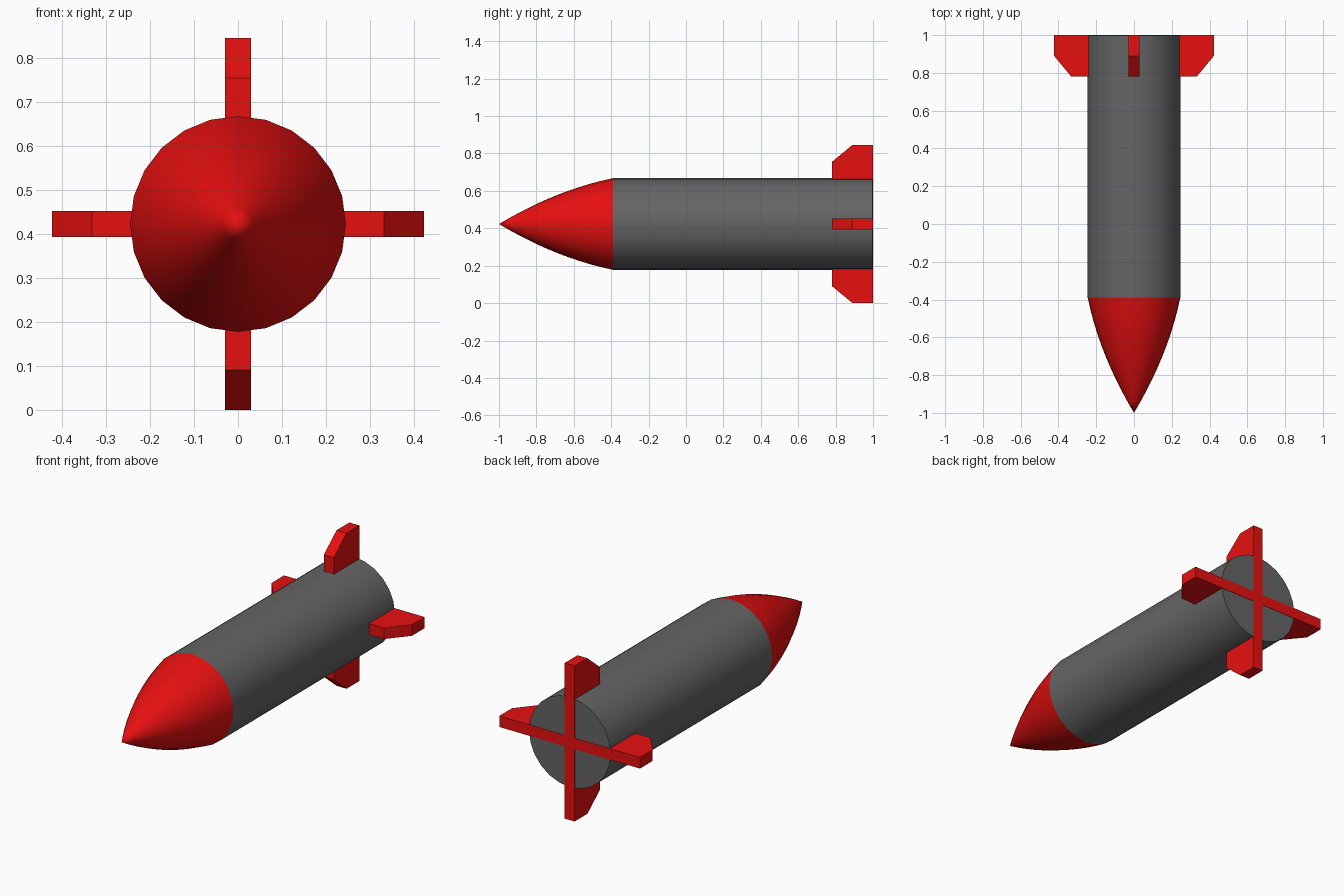
import bpy, bmesh, math
from mathutils import Matrix, Vector

if "Cube" in bpy.data.objects:
    bpy.data.objects.remove(bpy.data.objects["Cube"])

R, CZ, SIDES = 0.245, 0.423, 24
BASE, TIP, TAIL = -0.39, -1.0, 1.0


def material(name, color):
    m = bpy.data.materials.new(name)
    m.diffuse_color = (*color, 1)
    m.use_nodes = True
    m.node_tree.nodes["Principled BSDF"].inputs["Base Color"].default_value = m.diffuse_color
    return m


red = material("red_paint", (0.8, 0.005, 0.005))
grey = material("dark_grey", (0.13, 0.13, 0.13))


def finish(name, bm, mat, smooth):
    bmesh.ops.recalc_face_normals(bm, faces=bm.faces)
    mesh = bpy.data.meshes.new(name)
    bm.to_mesh(mesh)
    bm.free()
    mesh.materials.append(mat)
    ob = bpy.data.objects.new(name, mesh)
    bpy.context.collection.objects.link(ob)
    ob.location.z = CZ
    if smooth:
        bpy.ops.object.select_all(action='DESELECT')
        ob.select_set(True)
        bpy.context.view_layer.objects.active = ob
        bpy.ops.object.shade_smooth_by_angle(angle=math.radians(35))
    return ob


def lathe(name, profile, mat):
    """Spin (radius, y) points around the y axis."""
    bm = bmesh.new()
    verts = [bm.verts.new((0, y, r)) for r, y in profile]
    edges = [bm.edges.new(pair) for pair in zip(verts, verts[1:])]
    bmesh.ops.spin(bm, geom=verts + edges, cent=(0, 0, 0), axis=(0, 1, 0),
                   angle=math.tau, steps=SIDES, use_duplicate=False)
    bmesh.ops.remove_doubles(bm, verts=bm.verts, dist=1e-4)
    return finish(name, bm, mat, True)


# Body tube with a closed tail, just inside the fin ends
lathe("body", [(R, BASE), (R, TAIL - 0.002), (0, TAIL - 0.002)], grey)

# Nose cone: gently bulged arc from tip to body
STEPS, BULGE = 10, 0.03
nose = []
for i in range(STEPS + 1):
    t = i / STEPS
    nose.append((R * t + BULGE * 4 * t * (1 - t), TIP + (BASE - TIP) * t))
lathe("nose_cone", nose, red)

# Two crossed fin plates running through the tail
half = [(0.78, 0.332), (0.89, CZ), (TAIL, CZ)]
outline = half + [(y, -z) for y, z in reversed(half)]
for name, angle in (("vertical_fins", 0), ("horizontal_fins", 90)):
    bm = bmesh.new()
    face = bm.faces.new([bm.verts.new((-0.03, y, z)) for y, z in outline])
    ext = bmesh.ops.extrude_face_region(bm, geom=[face], use_keep_orig=True)
    bmesh.ops.translate(bm, vec=Vector((0.06, 0, 0)),
                        verts=[g for g in ext["geom"] if isinstance(g, bmesh.types.BMVert)])
    bmesh.ops.rotate(bm, verts=bm.verts, cent=(0, 0, 0),
                     matrix=Matrix.Rotation(math.radians(angle), 3, 'Y'))
    finish(name, bm, red, False)
